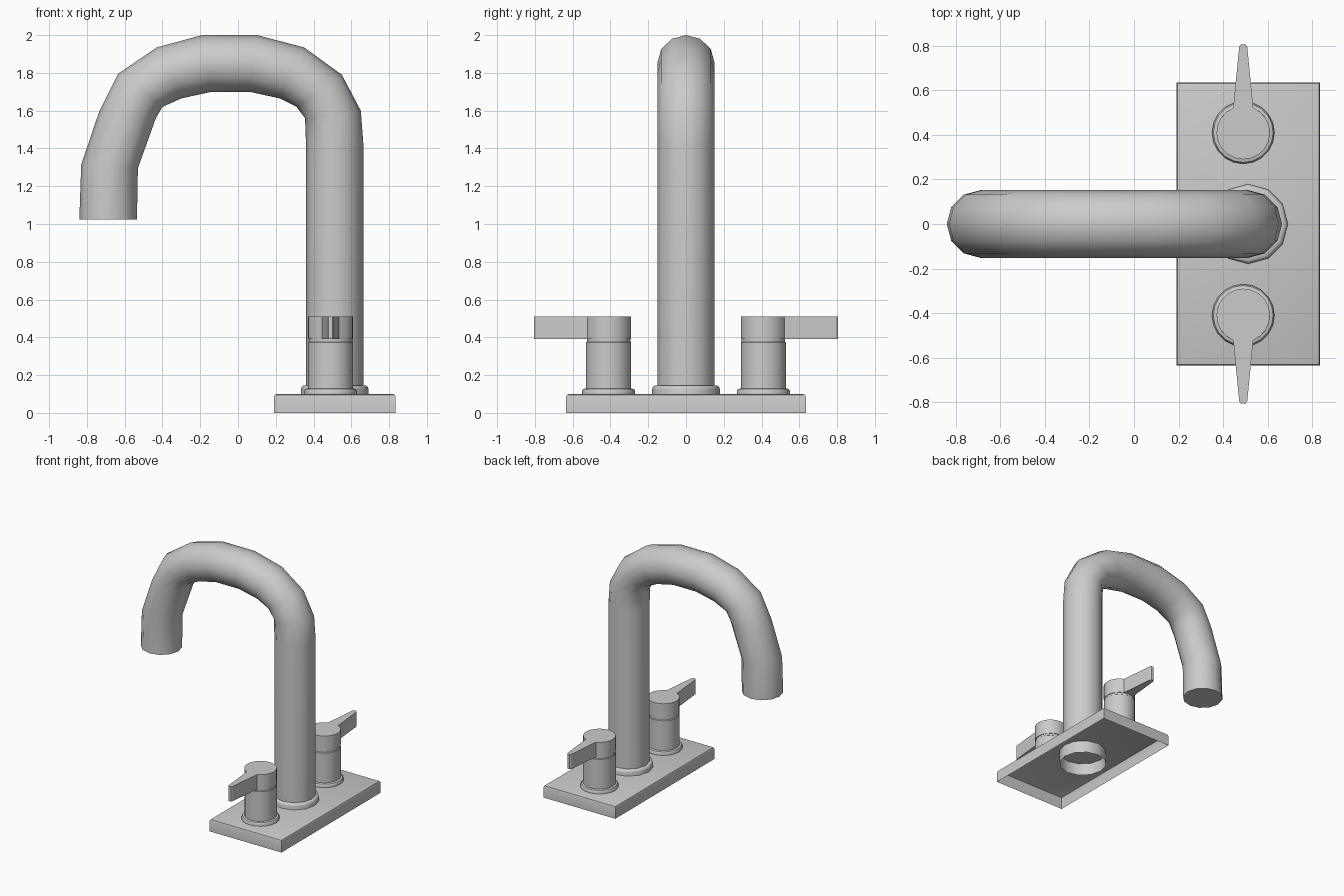
import bpy, bmesh
from math import sin, cos, pi, asin, radians
from mathutils import Vector

if "Cube" in bpy.data.objects:
    bpy.data.objects.remove(bpy.data.objects["Cube"])


def make(name, bm, angle=40, mirror=False):
    bmesh.ops.recalc_face_normals(bm, faces=bm.faces)
    me = bpy.data.meshes.new(name)
    bm.to_mesh(me)
    bm.free()
    ob = bpy.data.objects.new(name, me)
    bpy.context.collection.objects.link(ob)
    bpy.ops.object.select_all(action='DESELECT')
    bpy.context.view_layer.objects.active = ob
    ob.select_set(True)
    bpy.ops.object.shade_smooth_by_angle(angle=radians(angle))
    if mirror:
        m = ob.modifiers.new("other_side", 'MIRROR')
        m.use_axis = (False, True, False)
    return ob


def skin(bm, rings, cap_end=False):
    loops = [[bm.verts.new(p) for p in r] for r in rings]
    for a, b in zip(loops, loops[1:]):
        n = len(a)
        for i in range(n):
            j = (i + 1) % n
            bm.faces.new((a[i], a[j], b[j], b[i]))
    if cap_end:
        bm.faces.new(loops[-1])


def lathe(name, profile, x, y, sides, mirror=False):
    bm = bmesh.new()
    skin(bm, [[(x + r * cos(2 * pi * i / sides), y + r * sin(2 * pi * i / sides), z)
               for i in range(sides)] for r, z in profile])
    return make(name, bm, mirror=mirror)


# Base plate: open-bottomed shell with softened top edges
X0, X1, Y = 0.19, 0.835, 0.635
bm = bmesh.new()
skin(bm, [[(X0, -Y, z), (X1, -Y, z), (X1, Y, z), (X0, Y, z)] for z in (0, 0.1)], cap_end=True)
top = [e for e in bm.edges if all(v.co.z > 0.09 for v in e.verts)]
bmesh.ops.bevel(bm, geom=top, offset=0.016, segments=2, profile=0.5, affect='EDGES')
make("base_plate", bm)

# Spout: twelve-sided tube, each station is an outer and inner point in the xz plane
stations = [
    ((0.664, 0.10), (0.36, 0.10)), ((0.664, 1.42), (0.36, 1.42)),
    ((0.65, 1.60), (0.355, 1.56)), ((0.55, 1.79), (0.31, 1.62)),
    ((0.35, 1.935), (0.22, 1.665)), ((0.10, 2.0), (0.06, 1.70)),
    ((-0.19, 2.0), (-0.14, 1.70)), ((-0.43, 1.935), (-0.30, 1.665)),
    ((-0.635, 1.795), (-0.40, 1.62)), ((-0.735, 1.595), (-0.435, 1.56)),
    ((-0.83, 1.315), (-0.53, 1.295)), ((-0.84, 1.025), (-0.535, 1.025)),
]
rings = []
for o, n in stations:
    o, n = Vector((o[0], 0, o[1])), Vector((n[0], 0, n[1]))
    mid, half = (o + n) / 2, (o - n) / 2
    rings.append([mid + half * cos(i * pi / 6) + Vector((0, 0.152 * sin(i * pi / 6), 0))
                  for i in range(12)])
bm = bmesh.new()
skin(bm, rings, cap_end=True)
make("spout", bm)

# Spout collar, continuing down inside the hollow plate
lathe("spout_collar", [(0.179, 0.0), (0.179, 0.125), (0.175, 0.138), (0.165, 0.145), (0.15, 0.146)],
      0.512, 0, 12)

# Handle posts with their flanges and narrow necks
HX, HY = 0.49, 0.41
lathe("handle_post", [(0.14, 0.1), (0.14, 0.117), (0.134, 0.126), (0.12, 0.13), (0.12, 0.372),
                      (0.115, 0.376), (0.115, 0.392)], HX, HY, 20, mirror=True)

# Lever handles: round cap running into a tapered blade
R, W = 0.12, 0.045
a0 = pi / 2 + asin(W / R)
sweep = 2 * pi - 2 * asin(W / R)
outline = [(HX + R * cos(a0 + sweep * i / 18), HY + R * sin(a0 + sweep * i / 18)) for i in range(19)]
outline += [(HX + 0.018, 0.795), (HX + 0.010, 0.806), (HX - 0.010, 0.806), (HX - 0.018, 0.795)]
bm = bmesh.new()
skin(bm, [[(x, y, z) for x, y in outline] for z in (0.39, 0.51)], cap_end=True)
bm.verts.ensure_lookup_table()
bm.faces.new(bm.verts[:len(outline)])
make("lever_handle", bm, angle=30, mirror=True)
